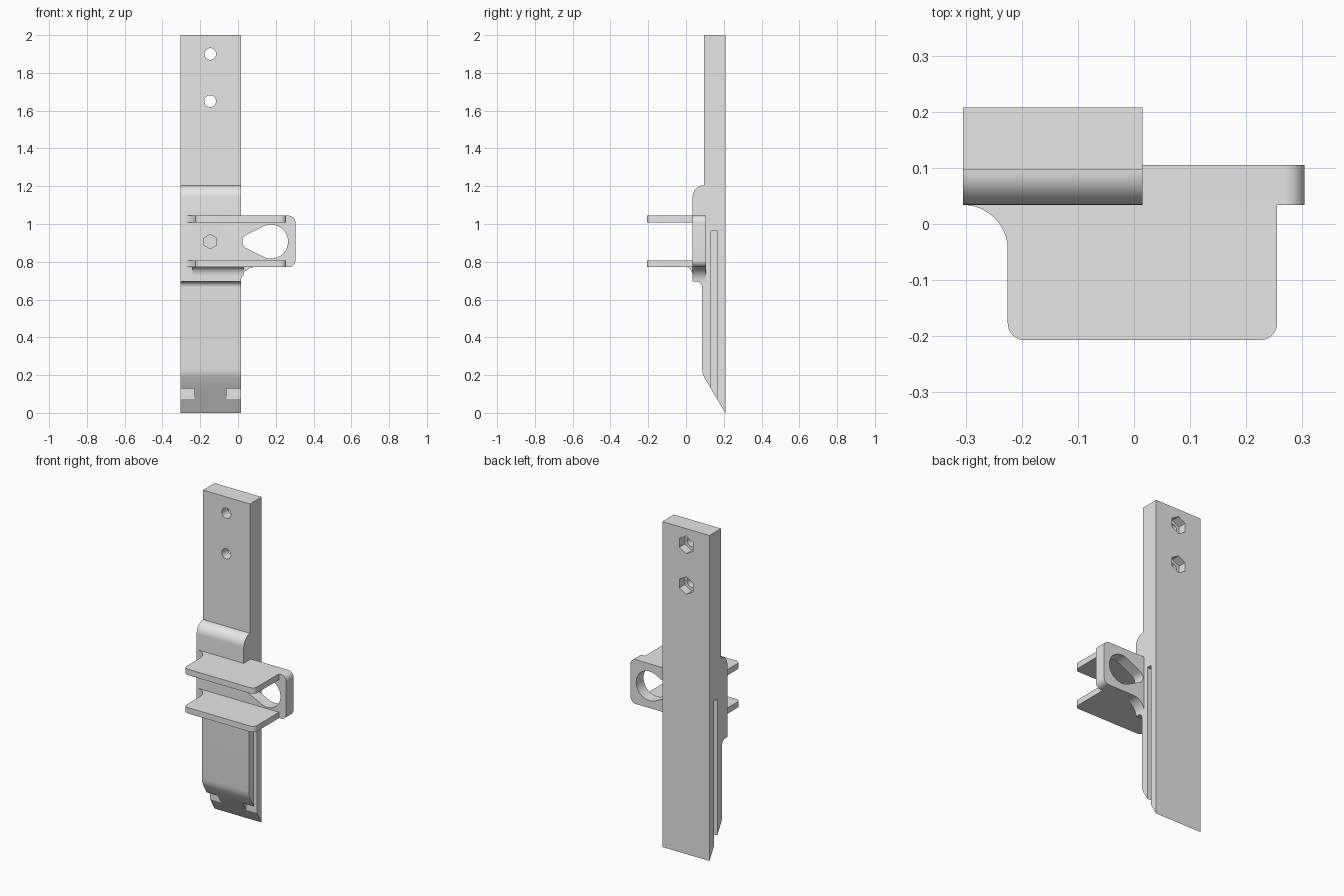
import bpy, bmesh, math

cube = bpy.data.objects.get("Cube")
if cube:
    bpy.data.objects.remove(cube, do_unlink=True)

grey = bpy.data.materials.new("plain_grey")
grey.use_nodes = True
grey.diffuse_color = (0.8, 0.8, 0.8, 1)
grey.node_tree.nodes["Principled BSDF"].inputs["Base Color"].default_value = (0.8, 0.8, 0.8, 1)

# How a 2D profile point and a depth become a 3D point, per extrusion axis
AXES = {
    "x": lambda a, b, d: (d, a, b),
    "y": lambda a, b, d: (a, d, b),
    "z": lambda a, b, d: (a, b, d),
}


def arc(ca, cb, ra, rb, start, end, steps=10):
    """Points along an elliptical arc, angles in degrees."""
    angles = [math.radians(start + (end - start) * i / steps) for i in range(steps + 1)]
    return [(ca + ra * math.cos(t), cb + rb * math.sin(t)) for t in angles]


def ngon(ca, cb, r, sides):
    return arc(ca, cb, r, r, 90, 90 + 360 * (sides - 1) / sides, sides - 1)


def prism(name, profile, axis, low, high):
    """Extrude a closed profile along an axis."""
    bm = bmesh.new()
    face = bm.faces.new([bm.verts.new(AXES[axis](a, b, low)) for a, b in profile])
    grown = bmesh.ops.extrude_face_region(bm, geom=[face])["geom"]
    moved = [v for v in grown if isinstance(v, bmesh.types.BMVert)]
    bmesh.ops.translate(bm, verts=moved, vec=AXES[axis](0, 0, high - low))
    bmesh.ops.recalc_face_normals(bm, faces=bm.faces)
    mesh = bpy.data.meshes.new(name)
    bm.to_mesh(mesh)
    bm.free()
    mesh.materials.append(grey)
    obj = bpy.data.objects.new(name, mesh)
    bpy.context.collection.objects.link(obj)
    return obj


def activate(obj):
    bpy.ops.object.select_all(action="DESELECT")
    obj.select_set(True)
    bpy.context.view_layer.objects.active = obj


def cut(obj, profile, axis, low, high):
    """Subtract a prism from an object."""
    cutter = prism("cutter", profile, axis, low, high)
    cutter.hide_render = True
    mod = obj.modifiers.new("cut", "BOOLEAN")
    mod.operation = "DIFFERENCE"
    mod.solver = "EXACT"
    mod.object = cutter
    activate(obj)
    bpy.ops.object.modifier_apply(modifier=mod.name)
    bpy.data.objects.remove(cutter, do_unlink=True)


LEFT, RIGHT = -0.305, 0.015      # bar sides in x
BACK, FACE = 0.208, 0.034        # bar back and pad front in y
HOLE_X, MID_Z = -0.147, 0.907

# Bar with raised pad and chiselled lower end
side = [(BACK, 0), (BACK, 2), (0.096, 2)]
side += arc(0.096, 1.14, 0.062, 0.065, 90, 180)
side += [(FACE, 0.695), (0.055, 0.695)]
side += arc(0.055, 0.665, 0.03, 0.03, 90, 0)
side += [(0.085, 0.235), (0.088, 0.21), (0.097, 0.187)]
bar = prism("bar", side, "x", LEFT, RIGHT)

# Bolt holes with hexagonal nut pockets at the back
for z in (1.9, 1.65):
    cut(bar, ngon(HOLE_X, z, 0.031, 32), "y", 0, 0.3)
    cut(bar, ngon(HOLE_X, z, 0.054, 6), "y", 0.155, 0.3)

# Hexagonal socket in the pad
cut(bar, ngon(HOLE_X, MID_Z, 0.038, 6), "y", 0, 0.095)

# Long grooves in both sides
groove = [(0.132, -0.1), (0.164, -0.1), (0.164, 0.965), (0.132, 0.965)]
cut(bar, groove, "x", LEFT - 0.1, LEFT + 0.075)
cut(bar, groove, "x", RIGHT - 0.075, RIGHT + 0.1)

# Side arm with rounded end and a curved root underneath
LOW, HIGH, TIP, R = 0.772, 1.044, 0.304, 0.036
outline = [(RIGHT, HIGH), (RIGHT, 0.695)]
outline += arc(0.092, 0.695, 0.077, 0.077, 180, 90)[1:]
outline += arc(TIP - R, LOW + R, R, R, -90, 0)
outline += arc(TIP - R, HIGH - R, R, R, 0, 90)
arm = prism("arm", outline, "y", FACE, 0.105)

# Teardrop opening in the arm
teardrop = arc(0.175, MID_Z, 0.09, 0.09, -116.5, 116.5, 32)
teardrop += arc(0.063, MID_Z, 0.04, 0.04, 116.5, 243.5, 12)
cut(arm, teardrop, "y", 0, 0.2)

# Pair of shelves with a hollow curve at the root
FRONT, SL, SR, C = -0.207, -0.225, 0.255, 0.03
plan = arc(LEFT, FACE - 0.08, 0.08, 0.08, 90, 0, 16)
plan += arc(SL + C, FRONT + C, C, C, 180, 270)
plan += arc(SR - C, FRONT + C, C, C, 270, 360)
plan += [(SR, FACE)]
parts = [bar, arm]
for name, z in (("lower_shelf", LOW), ("upper_shelf", HIGH - 0.036)):
    parts.append(prism(name, plan, "z", z, z + 0.036))

# Curved support under the lower shelf
support = [(FACE, LOW)] + arc(0, LOW - 0.045, FACE, 0.045, 90, 0)
parts.append(prism("shelf_support", support, "x", -0.24, 0.03))

for part in parts:
    activate(part)
    bpy.ops.object.shade_smooth_by_angle(angle=math.radians(30))
